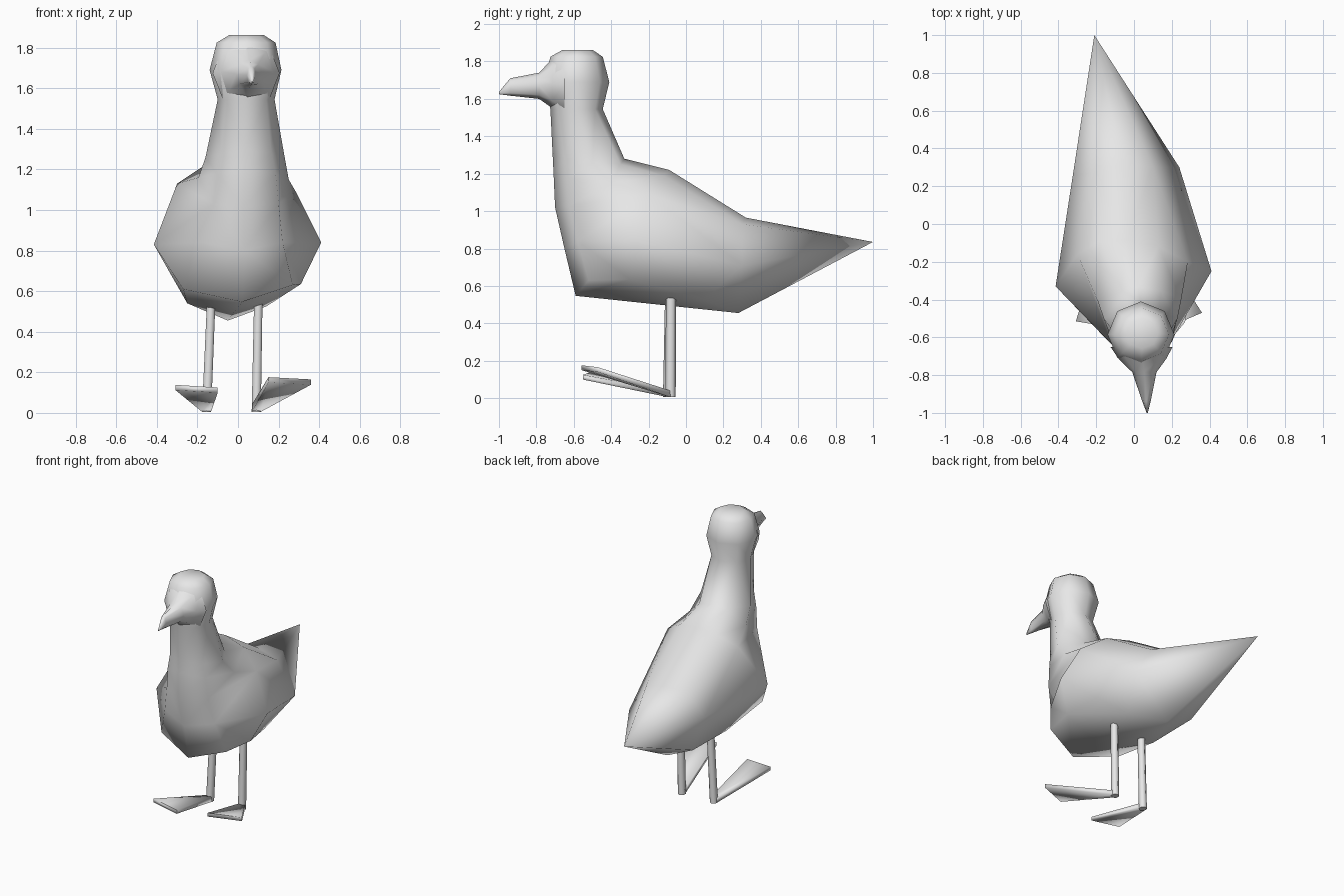
import bpy, bmesh, math
from mathutils import Vector

if "Cube" in bpy.data.objects:
    bpy.data.objects.remove(bpy.data.objects["Cube"])

grey = bpy.data.materials.new("plain grey")
grey.diffuse_color = (0.8, 0.8, 0.8, 1)
grey.use_nodes = True
grey.node_tree.nodes["Principled BSDF"].inputs["Base Color"].default_value = grey.diffuse_color


def finish(bm, name, angle=60):
    bmesh.ops.recalc_face_normals(bm, faces=bm.faces)
    me = bpy.data.meshes.new(name)
    bm.to_mesh(me)
    bm.free()
    me.materials.append(grey)
    ob = bpy.data.objects.new(name, me)
    bpy.context.collection.objects.link(ob)
    bpy.ops.object.select_all(action='DESELECT')
    ob.select_set(True)
    bpy.context.view_layer.objects.active = ob
    bpy.ops.object.shade_smooth_by_angle(angle=math.radians(angle))
    return ob


def loft(rings, name, angle=60):
    """Skin a stack of equal-length rings; the first cap gets a keel line."""
    bm = bmesh.new()
    vs = [[bm.verts.new(p) for p in r] for r in rings]
    n = len(vs[0])
    for a, b in zip(vs, vs[1:]):
        for i in range(n):
            j = (i + 1) % n
            bm.faces.new((a[i], a[j], b[j], b[i]))
    bm.faces.new(vs[0][:n // 2 + 1])
    bm.faces.new(vs[0][n // 2:] + vs[0][:1])
    bm.faces.new(vs[-1])
    bmesh.ops.triangulate(bm, faces=bm.faces)
    return finish(bm, name, angle)


def circle(x, y, z, rx, ry, n=8):
    return [(x + rx * math.sin(math.tau * i / n),
             y - ry * math.cos(math.tau * i / n), z) for i in range(n)]


# body, neck and head: rings run front, right, back, left
belly = [(.02, -.59, .547), (.27, -.52, .63), (.31, -.3, .635), (.14, .1, .525),
         (-.05, .28, .455), (-.25, .28, .545), (-.25, -.1, .54), (-.27, -.48, .61)]
flank = [(.03, -.65, .8), (.22, -.58, .84), (.41, -.25, .84), (.24, .30, .71),
         (-.21, 1, .835), (-.325, .25, .79), (-.415, -.33, .83), (-.17, -.585, .84)]
shoulder = [(.03, -.70, 1.02), (.2, -.625, 1.03), (.285, -.2, 1.09), (.1, .3, .93),
            (-.06, .32, .965), (-.2, .28, .945), (-.3, -.16, 1.13), (-.12, -.635, 1.03)]
back = [(.035, -.708, 1.2), (.185, -.635, 1.18), (.25, -.4, 1.15), (.13, -.12, 1.19),
        (-.04, -.09, 1.22), (-.18, -.09, 1.21), (-.195, -.4, 1.16), (-.105, -.645, 1.18)]
nape = [(.035, -.713, 1.3), (.165, -.65, 1.28), (.23, -.5, 1.26), (.14, -.35, 1.25),
        (.02, -.33, 1.28), (-.07, -.36, 1.26), (-.16, -.5, 1.26), (-.085, -.65, 1.28)]
loft([belly, flank, shoulder, back, nape,
      circle(.04, -.585, 1.545, .14, .14),
      circle(.037, -.585, 1.69, .177, .175),
      circle(.04, -.585, 1.825, .145, .14),
      circle(.042, -.58, 1.862, .085, .08)], "body_and_head", 100)


# beak: oval sections flaring into the face and tapering to the tip
def oval(x, y, w, top, low, n=8):
    mid, h = (top + low) / 2, (top - low) / 2
    return [(x + w * math.sin(math.tau * i / n), y,
             mid + h * math.cos(math.tau * i / n)) for i in range(n)]


loft([oval(.04, -.65, .165, 1.85, 1.5),
      oval(.045, -.715, .125, 1.815, 1.55),
      oval(.055, -.785, .064, 1.74, 1.6),
      oval(.066, -.94, .022, 1.71, 1.617),
      oval(.07, -1, .003, 1.637, 1.625)], "beak", 100)

# legs and webbed feet: hip, heel, inner toe, outer toe
for side, hip, heel, toe_a, toe_b in (
        ("right", (.1, -.08, .55), (.09, -.083, .005), (.15, -.56, .163), (.36, -.47, .152)),
        ("left", (-.132, -.085, .55), (-.155, -.095, .005), (-.1, -.55, .112), (-.308, -.515, .125))):
    loft([circle(*hip, .024, .027, 6), circle(*heel, .026, .028, 6)], side + "_leg", 70)
    bm = bmesh.new()
    hx, hy, hz = heel
    for dz in (0, .035):
        bm.verts.new((hx - .022, hy, hz + dz))
        bm.verts.new((hx + .022, hy, hz + dz))
    for t in (toe_a, toe_b):
        for dz in (-.013, .013):
            bm.verts.new(Vector(t) + Vector((0, 0, dz)))
    bmesh.ops.convex_hull(bm, input=bm.verts)
    finish(bm, side + "_foot", 100)
